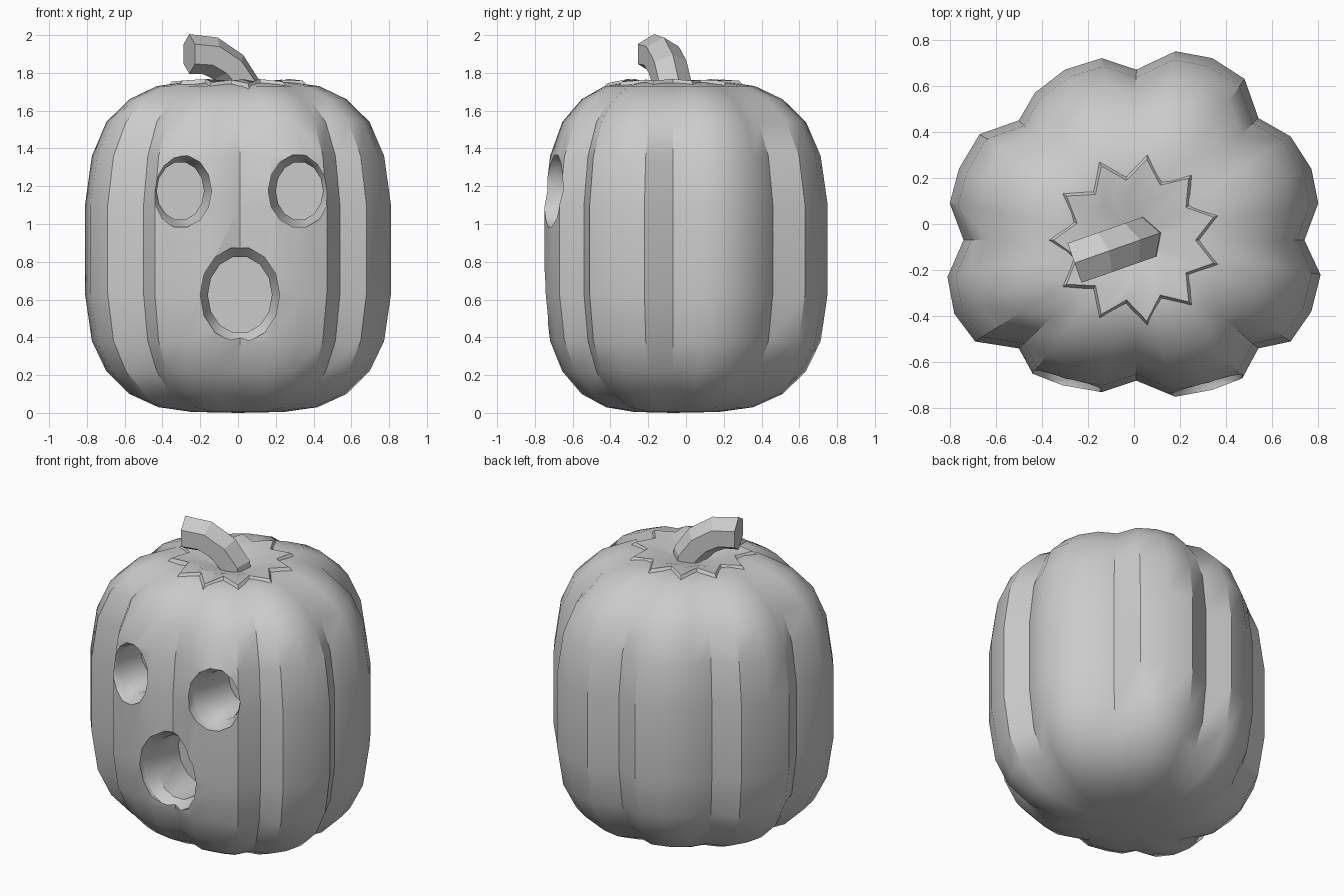
import bpy, math
from mathutils import Vector
from mathutils.bvhtree import BVHTree

if "Cube" in bpy.data.objects:
    bpy.data.objects.remove(bpy.data.objects["Cube"])

CX, CY = 0.0, -0.07   # axis of the pumpkin


def make(name, verts, faces, smooth=None):
    me = bpy.data.meshes.new(name)
    me.from_pydata(verts, [], faces)
    ob = bpy.data.objects.new(name, me)
    bpy.context.collection.objects.link(ob)
    if smooth:
        shade(ob, smooth)
    return ob


def select(ob):
    bpy.ops.object.select_all(action='DESELECT')
    ob.select_set(True)
    bpy.context.view_layer.objects.active = ob


def shade(ob, angle):
    select(ob)
    bpy.ops.object.shade_smooth_by_angle(angle=math.radians(angle))


def loft(rings, start=None, end=None):
    """Skin equal rings; close each end with a pole vertex or one n-gon."""
    n = len(rings[0])
    verts = [v for r in rings for v in r]
    faces = []
    for k in range(len(rings) - 1):
        for i in range(n):
            j = (i + 1) % n
            faces.append((k * n + i, k * n + j, (k + 1) * n + j, (k + 1) * n + i))
    last = (len(rings) - 1) * n
    if start:
        verts.append(start)
        faces += [(len(verts) - 1, (i + 1) % n, i) for i in range(n)]
    else:
        faces.append(tuple(reversed(range(n))))
    if end:
        verts.append(end)
        faces += [(len(verts) - 1, last + i, last + (i + 1) % n) for i in range(n)]
    else:
        faces.append(tuple(range(last, last + n)))
    return verts, faces


# Body: eight-lobed outline (counter-clockwise) scaled along a profile
outline = [(.74, -.07), (.80, .09), (.77, .24), (.68, .38),
           (.54, .46), (.48, .63), (.34, .72), (.18, .75),
           (.01, .67), (-.14, .72), (-.30, .67), (-.43, .57),
           (-.50, .45), (-.67, .39), (-.76, .24), (-.80, .09),
           (-.74, -.07), (-.81, -.23), (-.78, -.39), (-.69, -.51),
           (-.50, -.54), (-.44, -.65), (-.31, -.70), (-.14, -.73),
           (.01, -.68), (.18, -.75), (.34, -.72), (.47, -.67),
           (.54, -.54), (.68, -.51), (.77, -.38), (.81, -.22)]
profile = [(.30, .005), (.52, .03), (.71, .10), (.86, .22), (.955, .38),
           (1, .63), (1, 1.10), (.955, 1.36), (.86, 1.54), (.71, 1.66),
           (.53, 1.73), (.36, 1.75), (.24, 1.735), (.12, 1.705)]
rings = [[(CX + (x - CX) * s, CY + (y - CY) * s, z) for x, y in outline]
         for s, z in profile]
bv, bf = loft(rings, (CX, CY, 0), (CX, CY, 1.69))
body = make("pumpkin_body", bv, bf)
tree = BVHTree.FromPolygons([Vector(v) for v in bv], bf)


def surface_z(x, y):
    return tree.ray_cast(Vector((x, y, 3)), Vector((0, 0, -1)))[0].z


# Eyes and mouth: tapered oval recesses
def carve(name, x, z, outer, inner, n=14):
    rings = [[(x + rx * math.cos(math.tau * i / n), y,
               z + rz * math.sin(math.tau * i / n)) for i in range(n)]
             for y, (rx, rz) in ((-.95, outer), (-.68, outer), (-.62, inner), (-.38, inner))]
    cutter = make(name, *loft(list(reversed(rings))))
    cutter.hide_render = True
    mod = body.modifiers.new(name, 'BOOLEAN')
    mod.object, mod.operation, mod.solver = cutter, 'DIFFERENCE', 'EXACT'
    select(body)
    bpy.ops.object.modifier_apply(modifier=name)
    bpy.data.objects.remove(cutter)


for side, x in (("left", -.305), ("right", .325)):
    carve(side + "_eye_cutter", x, 1.175, (.165, .195), (.125, .155))
carve("mouth_cutter", .01, .625, (.21, .255), (.17, .205))
shade(body, 35)

# Lid: eleven-pointed star laid over the top
TIPS = 11


def lid_ring(scale, starry, lift):
    pts = []
    for i in range(TIPS * 2):
        a = math.pi + math.pi * i / TIPS
        r = scale * (.335 + starry * (.05 if i % 2 == 0 else -.05))
        x, y = CX + .005 + r * math.cos(a), CY + r * math.sin(a)
        pts.append((x, y, surface_z(x, y) + lift))
    return pts


lid_rings = [lid_ring(1, 1, -.01), lid_ring(.92, 1, .018),
             lid_ring(.65, .5, .015), lid_ring(.3, 0, .012)]
lv, lf = loft(lid_rings, (CX, CY, 1.68), (CX, CY, 1.70))
make("star_lid", lv, lf, 30)

# Stem: six-sided tube bending to the front left
heading = Vector((-.94, -.33, 0)).normalized()
across = Vector((-heading.y, heading.x, 0))
stem_rings = []
for d, z, tilt in ((0, 1.66, 0), (.01, 1.74, 12), (.08, 1.83, 38),
                   (.18, 1.89, 68), (.30, 1.90, 90)):
    t = math.radians(tilt)
    up = heading * math.cos(t) - Vector((0, 0, math.sin(t)))
    c = Vector((.025, CY, z)) + heading * d
    stem_rings.append([c + .105 * (up * math.cos(a) + across * math.sin(a))
                       for a in (math.tau * i / 6 for i in range(6))])
make("stem", *loft(stem_rings))
